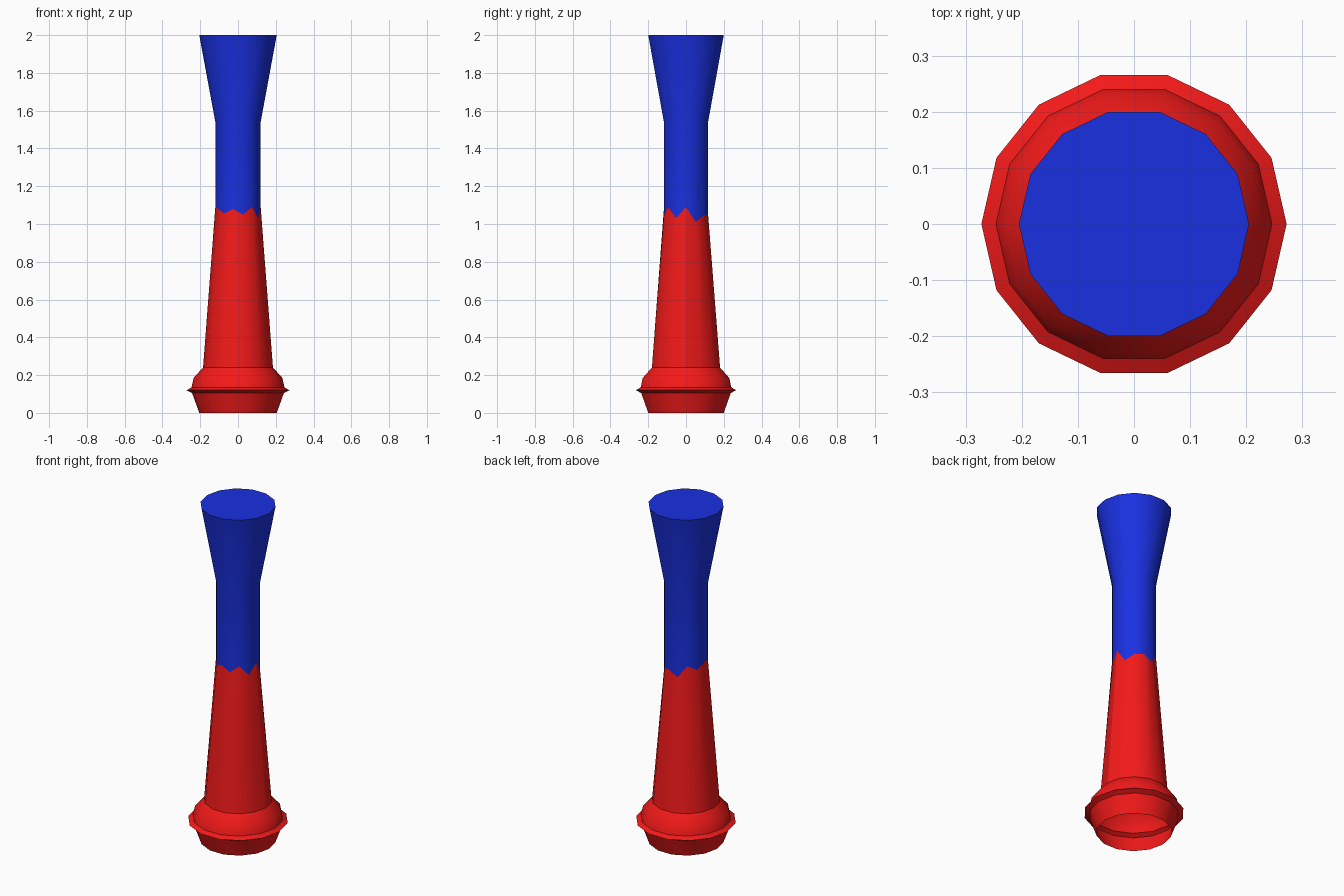
import bpy, bmesh, math

if "Cube" in bpy.data.objects:
    bpy.data.objects.remove(bpy.data.objects["Cube"])

SIDES = 14
# Height of the jagged colour seam at each of the 14 corners, starting at +x
SEAM = [1.09, 1.01, 1.045, 1.05, 1.02, 1.09, 1.06,
        1.09, 1.085, 1.055, 1.08, 1.05, 1.09, 1.03]


def paint(name, color):
    mat = bpy.data.materials.new(name)
    mat.diffuse_color = color
    mat.use_nodes = True
    mat.node_tree.nodes["Principled BSDF"].inputs["Base Color"].default_value = mat.diffuse_color
    return mat


def lathe(name, profile, mat, cap_top=False):
    """Turn (radius, height) points; a height may be a list with one value per corner."""
    bm = bmesh.new()
    rings = []
    for r, z in profile:
        ring = []
        for i in range(SIDES):
            a = 2 * math.pi * i / SIDES
            h = z[i] if isinstance(z, list) else z
            ring.append(bm.verts.new((r * math.cos(a), r * math.sin(a), h)))
        rings.append(ring)
    for low, high in zip(rings, rings[1:]):
        for i in range(SIDES):
            j = (i + 1) % SIDES
            bm.faces.new((low[i], low[j], high[j], high[i]))
    if cap_top:
        bm.faces.new(rings[-1])
    mesh = bpy.data.meshes.new(name)
    bm.to_mesh(mesh)
    bm.free()
    mesh.materials.append(mat)
    obj = bpy.data.objects.new(name, mesh)
    bpy.context.collection.objects.link(obj)
    bpy.ops.object.select_all(action='DESELECT')
    obj.select_set(True)
    bpy.context.view_layer.objects.active = obj
    bpy.ops.object.shade_smooth_by_angle(angle=math.radians(30))
    return obj


red = paint("red", (0.9, 0.01, 0.01, 1))
blue = paint("blue", (0.01, 0.03, 0.75, 1))

# Hollow red base with thin flange, shoulder and tapering body, open underneath
lathe("red_base", [(0.205, 0.0), (0.243, 0.105), (0.272, 0.12), (0.246, 0.135),
                   (0.235, 0.185), (0.185, 0.24), (0.12, SEAM)], red)

# Blue neck with flared, closed top
lathe("blue_neck", [(0.12, SEAM), (0.12, 1.54), (0.205, 2.0)], blue, cap_top=True)
